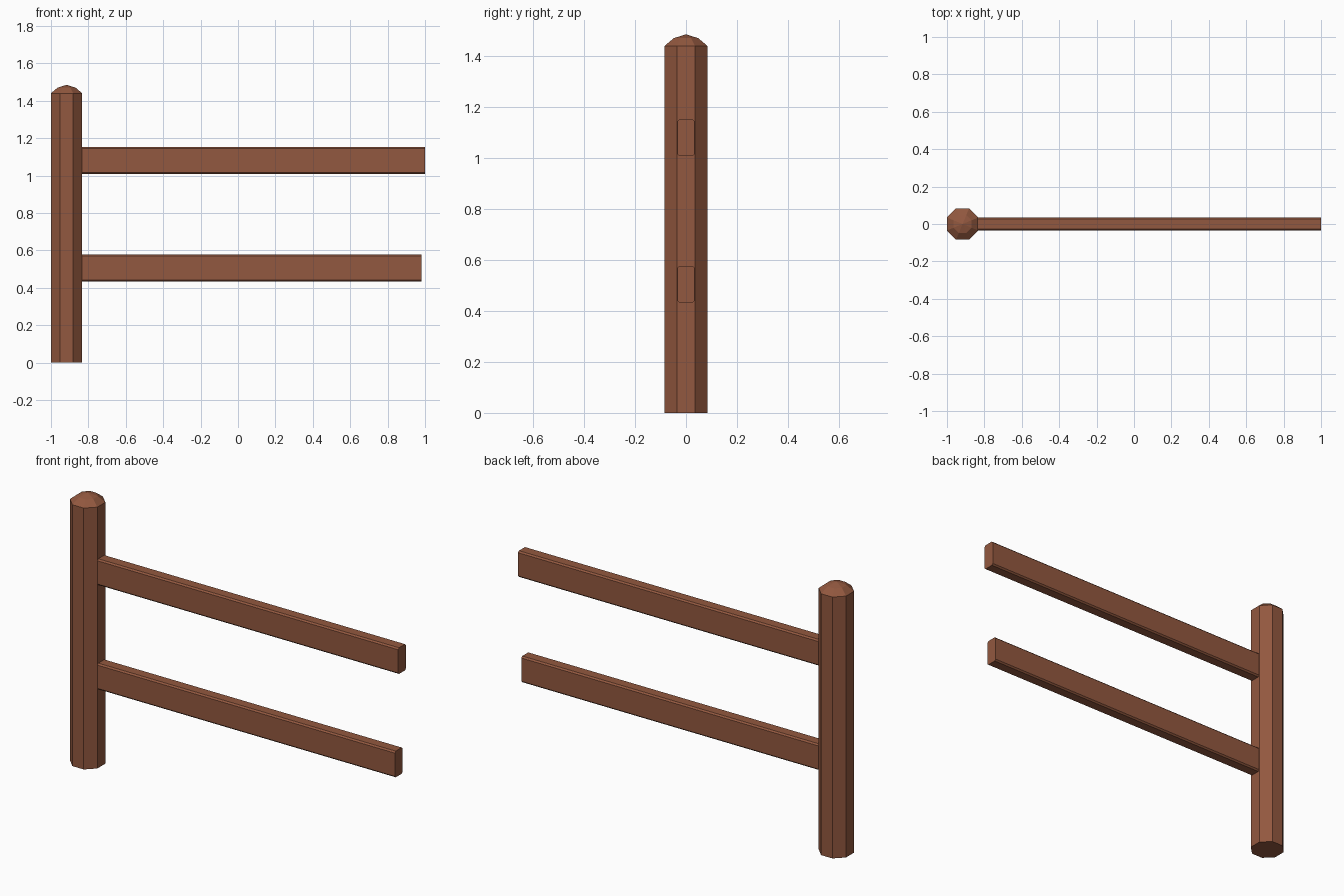
import bpy, bmesh, math

if "Cube" in bpy.data.objects:
    bpy.data.objects.remove(bpy.data.objects["Cube"])

wood = bpy.data.materials.new("reddish brown wood")
wood.diffuse_color = (0.29, 0.098, 0.05, 1)
wood.use_nodes = True
wood.node_tree.nodes["Principled BSDF"].inputs["Base Color"].default_value = wood.diffuse_color


def finish(name, bm):
    bmesh.ops.recalc_face_normals(bm, faces=bm.faces)
    mesh = bpy.data.meshes.new(name)
    bm.to_mesh(mesh)
    bm.free()
    mesh.materials.append(wood)
    obj = bpy.data.objects.new(name, mesh)
    bpy.context.collection.objects.link(obj)
    return obj


# Eight-sided post with a faceted domed top
POST_X, SIDES = -0.9165, 8
R = 0.0835 / math.cos(math.pi / SIDES)
bm = bmesh.new()
rings = []
for radius, z in [(R, 0), (R, 1.44), (0.052, 1.47)]:
    ring = []
    for i in range(SIDES):
        a = math.tau * (i + 0.5) / SIDES
        ring.append(bm.verts.new((POST_X + radius * math.cos(a),
                                  radius * math.sin(a), z)))
    rings.append(ring)
for low, high in zip(rings, rings[1:]):
    for i in range(SIDES):
        j = (i + 1) % SIDES
        bm.faces.new((low[i], low[j], high[j], high[i]))
bm.faces.new(rings[0])
apex = bm.verts.new((POST_X, 0, 1.485))
for i in range(SIDES):
    bm.faces.new((rings[-1][i], rings[-1][(i + 1) % SIDES], apex))
finish("post", bm)


# Rails with lightly chamfered long edges
def rail(name, x0, x1, z0, z1, y=0.034, c=0.008):
    half = [(-y + c, z0), (-y, z0 + c), (-y, z1 - c), (-y + c, z1)]
    profile = half + [(-py, pz) for py, pz in reversed(half)]
    bm = bmesh.new()
    ends = [[bm.verts.new((x, py, pz)) for py, pz in profile] for x in (x0, x1)]
    n = len(profile)
    for i in range(n):
        j = (i + 1) % n
        bm.faces.new((ends[0][i], ends[0][j], ends[1][j], ends[1][i]))
    for end in ends:
        bm.faces.new(end)
    finish(name, bm)


rail("upper_rail", -0.84, 1.0, 1.008, 1.152)
rail("lower_rail", -0.84, 0.98, 0.433, 0.577)
